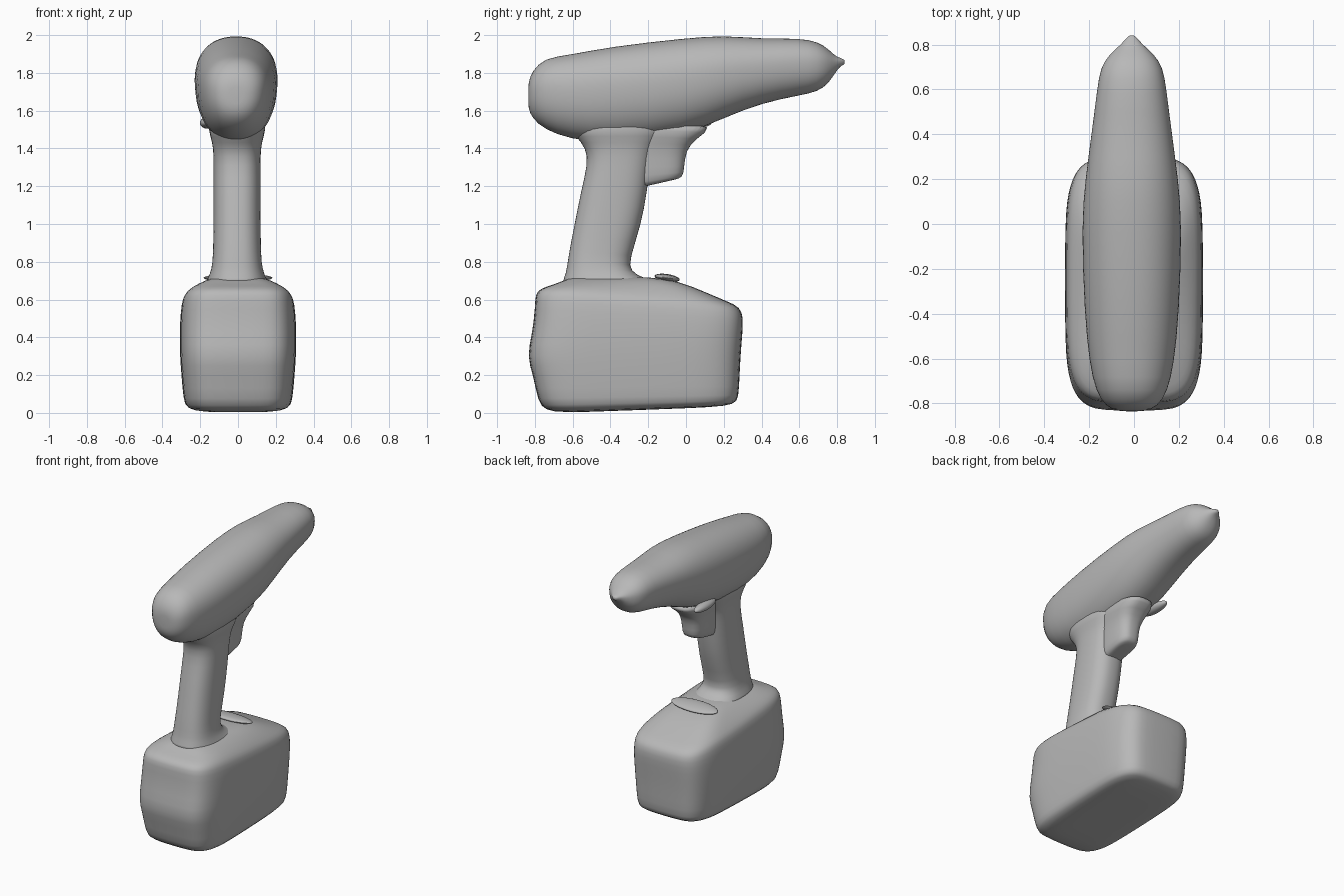
import bpy
import bmesh
from math import cos, sin, pi, copysign
from mathutils import Vector

SIDES = 32

default_cube = bpy.data.objects.get("Cube")
if default_cube:
    bpy.data.objects.remove(default_cube, do_unlink=True)

grey = bpy.data.materials.new("plain grey")
grey.use_nodes = True
grey.diffuse_color = (0.48, 0.48, 0.48, 1)
grey.node_tree.nodes["Principled BSDF"].inputs["Base Color"].default_value = grey.diffuse_color


def finish(name, bm):
    """Turn a bmesh into a smooth, softly subdivided grey object."""
    bmesh.ops.recalc_face_normals(bm, faces=bm.faces)
    mesh = bpy.data.meshes.new(name)
    bm.to_mesh(mesh)
    bm.free()
    mesh.materials.append(grey)
    mesh.polygons.foreach_set("use_smooth", [True] * len(mesh.polygons))
    obj = bpy.data.objects.new(name, mesh)
    bpy.context.collection.objects.link(obj)
    soften = obj.modifiers.new("soften", "SUBSURF")
    soften.levels = soften.render_levels = 1
    return obj


def superellipse(power):
    """Unit outline, rounder for a low power and boxier for a high one."""
    for i in range(SIDES):
        angle = 2 * pi * i / SIDES
        c, s = cos(angle), sin(angle)
        yield (copysign(abs(c) ** (2 / power), c),
               copysign(abs(s) ** (2 / power), s))


def loft(name, sections, power, widest=0.5, shift=0.0):
    """Skin sections that each run from (y, z) to (y, z) with a half width.
    widest says how far along the section its full width is reached."""
    bm = bmesh.new()
    rings = []
    for y_a, z_a, y_b, z_b, half_width in sections:
        start, end = Vector((shift, y_a, z_a)), Vector((shift, y_b, z_b))
        middle = start.lerp(end, widest)
        ring = []
        for across, along in superellipse(power):
            reach = (end - middle) if along > 0 else (middle - start)
            side = Vector((across * half_width, 0, 0))
            ring.append(bm.verts.new(middle + side + reach * along))
        rings.append(ring)
    for lower, upper in zip(rings, rings[1:]):
        for i in range(SIDES):
            j = (i + 1) % SIDES
            bm.faces.new((lower[i], lower[j], upper[j], upper[i]))
    # Close each end with a fan around its centre
    for ring in (rings[0], rings[-1]):
        centre = sum((v.co for v in ring), Vector()) / SIDES
        hub = bm.verts.new(centre)
        for i in range(SIDES):
            bm.faces.new((ring[i], ring[(i + 1) % SIDES], hub))
    return finish(name, bm)


def pebble(name, location, size, tilt=0.0):
    """Small rounded lump for a raised detail."""
    bm = bmesh.new()
    bmesh.ops.create_uvsphere(bm, u_segments=16, v_segments=10, radius=1)
    bmesh.ops.scale(bm, vec=size, verts=bm.verts)
    obj = finish(name, bm)
    obj.location = location
    obj.rotation_euler.x = tilt
    return obj


# Motor housing with the pointed nose: y, underside, top, half width
housing = [
    (-0.835, 1.61, 1.75, 0.06),
    (-0.815, 1.56, 1.81, 0.115),
    (-0.75, 1.50, 1.88, 0.16),
    (-0.62, 1.45, 1.895, 0.19),
    (-0.4, 1.42, 1.94, 0.212),
    (0, 1.47, 1.985, 0.226),
    (0.2, 1.56, 2.0, 0.208),
    (0.4, 1.64, 1.98, 0.18),
    (0.6, 1.68, 1.985, 0.155),
    (0.7, 1.70, 1.965, 0.14),
    (0.755, 1.745, 1.925, 0.10),
    (0.79, 1.80, 1.89, 0.06),
    (0.815, 1.835, 1.88, 0.035),
    (0.84, 1.845, 1.87, 0.015),
]
loft("motor_housing", [(y, low, y, high, w) for y, low, high, w in housing],
     power=2.2, widest=0.57, shift=-0.01)

# Battery pack with sloping shoulders
loft("battery_pack", [
    (-0.66, 0, 0.15, 0.03, 0.2),
    (-0.75, 0.015, 0.26, 0.045, 0.275),
    (-0.785, 0.06, 0.28, 0.08, 0.29),
    (-0.81, 0.2, 0.285, 0.2, 0.3),
    (-0.845, 0.3, 0.29, 0.3, 0.308),
    (-0.815, 0.42, 0.3, 0.42, 0.31),
    (-0.8, 0.56, 0.305, 0.5, 0.305),
    (-0.8, 0.63, 0.29, 0.56, 0.295),
    (-0.77, 0.66, 0.22, 0.59, 0.275),
    (-0.7, 0.68, 0.1, 0.64, 0.24),
    (-0.65, 0.7, -0.04, 0.7, 0.18),
    (-0.6, 0.72, -0.2, 0.72, 0.12),
], power=4.5)

# Grip, flared into the battery below and the housing above
loft("grip", [
    (-0.67, 0.67, -0.1, 0.68, 0.18),
    (-0.645, 0.71, -0.22, 0.71, 0.155),
    (-0.63, 0.77, -0.295, 0.75, 0.135),
    (-0.62, 0.85, -0.3, 0.81, 0.127),
    (-0.59, 1, -0.235, 1, 0.125),
    (-0.555, 1.18, -0.205, 1.18, 0.125),
    (-0.52, 1.32, -0.19, 1.3, 0.125),
    (-0.53, 1.4, -0.17, 1.4, 0.125),
    (-0.58, 1.46, -0.12, 1.46, 0.14),
    (-0.64, 1.54, -0.05, 1.56, 0.165),
], power=2.5, shift=-0.005)

# Trigger hanging below the housing
loft("trigger", [
    (-0.3, 1.18, -0.06, 1.235, 0.05),
    (-0.3, 1.2, -0.015, 1.245, 0.078),
    (-0.3, 1.3, -0.01, 1.3, 0.085),
    (-0.3, 1.4, 0, 1.39, 0.09),
    (-0.3, 1.46, 0.05, 1.45, 0.11),
    (-0.3, 1.55, 0.16, 1.52, 0.13),
], power=2.8, shift=-0.005)

# Raised latch across the battery top and the direction switch on one side
pebble("battery_latch", (0, -0.1, 0.715), (0.19, 0.07, 0.02), tilt=-0.15)
pebble("direction_switch", (-0.165, 0.02, 1.535), (0.038, 0.12, 0.03))
